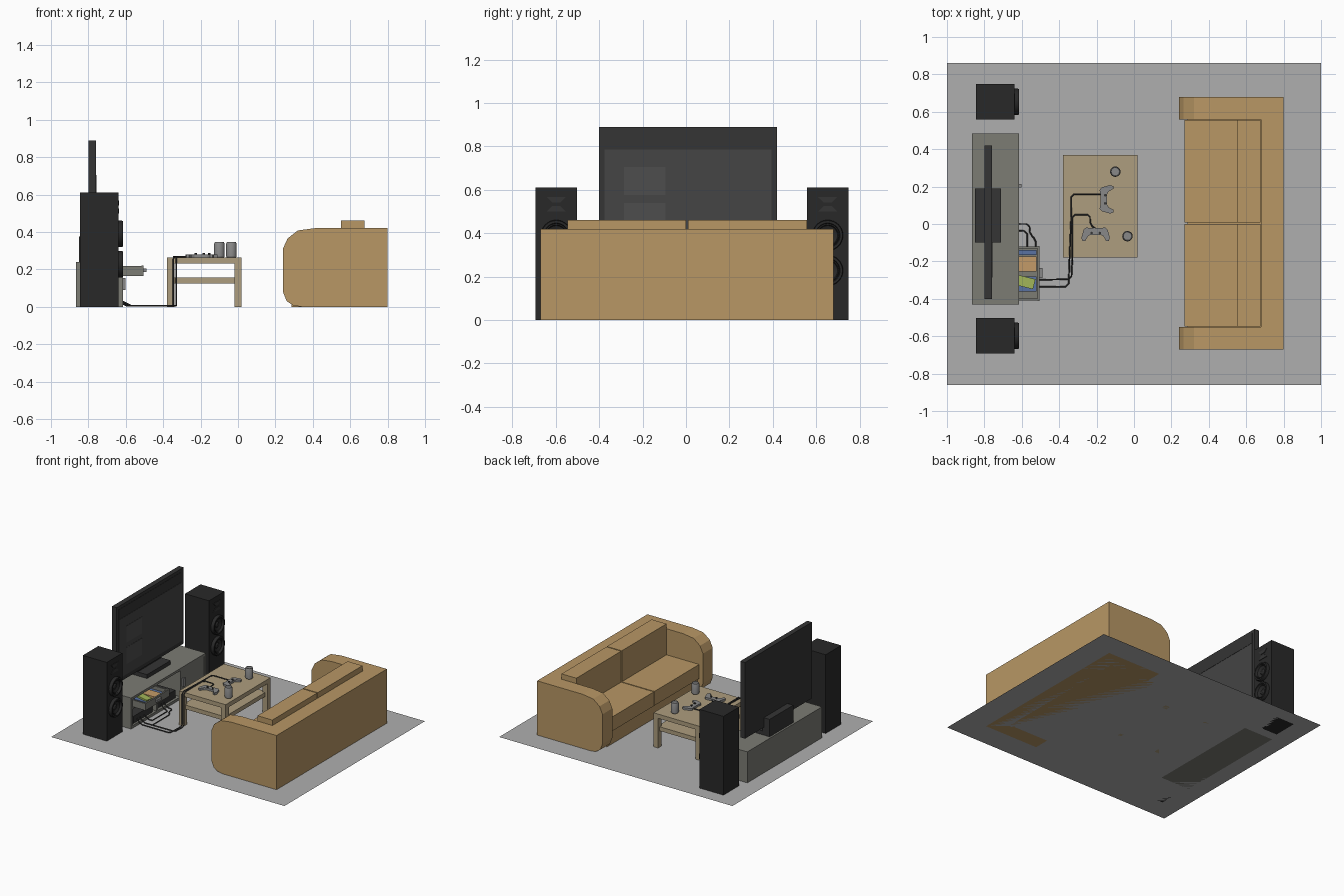
import bpy, bmesh, math
from mathutils import Vector, Matrix

if "Cube" in bpy.data.objects:
    bpy.data.objects.remove(bpy.data.objects["Cube"])


def material(name, r, g, b):
    m = bpy.data.materials.new(name)
    m.diffuse_color = (r, g, b, 1)
    m.use_nodes = True
    m.node_tree.nodes["Principled BSDF"].inputs["Base Color"].default_value = m.diffuse_color
    return m


TAN = material("sofa_tan", .48, .31, .13)
WOOD = material("table_wood", .42, .34, .21)
CAB = material("cabinet_grey", .20, .20, .175)
BLACK = material("speaker_black", .022, .022, .022)
FRAME = material("frame_dark", .035, .035, .035)
SCREEN = material("screen", .058, .058, .058)
TILE = material("screen_tile", .075, .075, .075)
GREY = material("plastic_grey", .25, .25, .25)
RUG = material("rug_grey", .43, .43, .43)
BLUE = material("case_blue", .10, .17, .36)
GREEN = material("case_green", .36, .47, .10)
ORANGE = material("case_orange", .55, .33, .14)


def finish(name, bm, mat):
    bmesh.ops.remove_doubles(bm, verts=bm.verts, dist=1e-5)
    bmesh.ops.recalc_face_normals(bm, faces=bm.faces)
    me = bpy.data.meshes.new(name)
    bm.to_mesh(me)
    bm.free()
    ob = bpy.data.objects.new(name, me)
    bpy.context.collection.objects.link(ob)
    if mat:
        me.materials.append(mat)
    return ob


def box(name, x, y, z, mat, turn=0):
    """Box from (lo, hi) ranges, optionally turned about its own vertical axis."""
    bm = bmesh.new()
    size = [b - a for a, b in (x, y, z)]
    mid = [(a + b) / 2 for a, b in (x, y, z)]
    m = Matrix.Translation(mid) @ Matrix.Rotation(turn, 4, 'Z') @ Matrix.Diagonal((*size, 1))
    bmesh.ops.create_cube(bm, size=1, matrix=m)
    return finish(name, bm, mat)


def prism(name, pts, place, depth, mat):
    """Extrude a 2D outline; place() turns a 2D point into 3D."""
    bm = bmesh.new()
    f = bm.faces.new([bm.verts.new(place(*p)) for p in pts])
    ext = bmesh.ops.extrude_face_region(bm, geom=[f])
    bmesh.ops.translate(bm, vec=depth, verts=[v for v in ext["geom"] if isinstance(v, bmesh.types.BMVert)])
    return finish(name, bm, mat)


def lathe(name, pts, centre, axis, mat, steps=32):
    """Spin a (radius, height) profile about a line through centre."""
    bm = bmesh.new()
    c, ax = Vector(centre), Vector(axis)
    side = Vector((0, 1, 0))
    vs = [bm.verts.new(c + side * r + ax * h) for r, h in pts]
    es = [bm.edges.new(p) for p in zip(vs, vs[1:])]
    bmesh.ops.spin(bm, geom=vs + es, cent=c, axis=ax, angle=math.tau, steps=steps, use_duplicate=False)
    ob = finish(name, bm, mat)
    bpy.context.view_layer.objects.active = ob
    bpy.ops.object.select_all(action='DESELECT')
    ob.select_set(True)
    bpy.ops.object.shade_smooth_by_angle(angle=math.radians(30))
    return ob


def cable(name, pts, r=.004):
    """Round cable along a path with cut corners."""
    p = [Vector(q) for q in pts]
    path = [p[0]]
    for a, b, c in zip(p, p[1:], p[2:]):
        for n in (a, c):
            d = n - b
            path.append(b + d.normalized() * min(.015, d.length * .4))
    path.append(p[-1])
    cu = bpy.data.curves.new(name, 'CURVE')
    cu.dimensions = '3D'
    cu.bevel_depth = r
    cu.bevel_resolution = 1
    cu.use_fill_caps = True
    s = cu.splines.new('POLY')
    s.points.add(len(path) - 1)
    for sp, q in zip(s.points, path):
        sp.co = (*q, 1)
    cu.materials.append(FRAME)
    bpy.context.collection.objects.link(bpy.data.objects.new(name, cu))


# Floor rug: a single flat sheet
bm = bmesh.new()
bmesh.ops.create_grid(bm, x_segments=1, y_segments=1, size=1, matrix=Matrix.Diagonal((1, .86, 1, 1)))
finish("floor_rug", bm, RUG)

# Sofa shell: rounded side profile across the full width, hollowed between the arms
profile = [(.80, 0), (.80, .42), (.41, .42), (.32, .408), (.265, .365), (.24, .31),
           (.24, .08), (.26, .03), (.295, .007), (.34, 0)]
sofa = prism("sofa_shell", profile, lambda x, z: (x, -.67, z), (0, 1.35, 0), TAN)
cutter = box("sofa_cutter", (.1, .68), (-.55, .56), (-.1, .6), None)
cutter.hide_render = True
mod = sofa.modifiers.new("hollow", 'BOOLEAN')
mod.operation, mod.solver, mod.object = 'DIFFERENCE', 'EXACT', cutter
bpy.context.view_layer.objects.active = sofa
bpy.ops.object.modifier_apply(modifier="hollow")
bpy.data.objects.remove(cutter)
# Sofa base and cushions
box("sofa_base", (.285, .68), (-.55, .56), (0, .11), TAN)
for side, y in (("left", (-.547, .001)), ("right", (.009, .557))):
    box("seat_cushion_" + side, (.27, .675), y, (.11, .22), TAN)
    box("back_cushion_" + side, (.55, .677), y, (.22, .46), TAN)

# Coffee table
box("table_top", (-.38, .02), (-.18, .37), (.23, .263), WOOD)
box("table_shelf", (-.36, 0), (-.16, .35), (.125, .157), WOOD)
for i, x in enumerate((-.38, -.02)):
    for j, y in enumerate((-.18, .33)):
        box(f"table_leg_{i}{j}", (x, x + .04), (y, y + .04), (0, .23), WOOD)

# Drink cans
for i, (x, y) in enumerate(((-.10, .28), (-.035, -.065))):
    lathe(f"drink_can_{i}", [(0, 0), (.024, 0), (.028, .006), (.028, .074), (.024, .082),
                             (.022, .078), (0, .078)], (x, y, .263), (0, 0, 1), GREY, 20)

# Game controllers: a half outline mirrored, grips pointing to local -y
half = [(.03, .030), (.05, .034), (.064, .022), (.076, -.022), (.070, -.040), (.056, -.040),
        (.042, -.014), (.028, -.006)]
outline = half + [(-x, y) for x, y in reversed(half)]


def controller(name, x, y, turn):
    m = Matrix.Translation((x, y, .264)) @ Matrix.Rotation(turn, 4, 'Z')
    prism(name, outline, lambda a, b: (a, b, 0), (0, 0, .016), GREY).matrix_world = m
    for s in (-1, 1):
        stick = lathe(f"{name}_stick_{s}", [(.007, 0), (.007, .01), (0, .01)],
                      (s * .022, .004, .014), (0, 0, 1), FRAME, 10)
        stick.matrix_world = m


controller("controller_near", -.205, -.052, 0)
controller("controller_far", -.15, .132, math.pi / 2)

# Cabinet: open carcass with dividers, shelf and door
CX = (-.865, -.615)
box("cabinet_top", CX, (-.43, .485), (.222, .24), CAB)
box("cabinet_bottom", CX, (-.43, .485), (0, .02), CAB)
box("cabinet_back", (-.865, -.85), (-.43, .485), (.02, .222), CAB)
for i, y in enumerate((-.43, -.117, .173, .467)):
    box(f"cabinet_upright_{i}", CX, (y, y + .018), (.02, .222), CAB)
box("cabinet_shelf", CX, (-.412, -.117), (.148, .16), CAB)
box("cabinet_door", (-.63, -.618), (.191, .467), (.02, .222), CAB)
box("door_handle", (-.618, -.602), (.195, .215), (.09, .155), GREY)

# Consoles standing in the open compartments
box("console_left", (-.80, -.63), (-.38, -.15), (.02, .075), FRAME)
box("console_middle", (-.80, -.635), (-.07, .14), (.02, .08), FRAME)

# Pulled-out drawer with game cases
box("drawer_floor", (-.74, -.505), (-.41, -.12), (.165, .172), CAB)
box("drawer_front", (-.517, -.505), (-.412, -.118), (.165, .22), CAB)
for i, y in enumerate((-.41, -.132)):
    box(f"drawer_side_{i}", (-.74, -.517), (y, y + .012), (.172, .218), CAB)
box("drawer_handle", (-.505, -.49), (-.29, -.235), (.185, .205), GREY)
box("case_orange", (-.66, -.522), (-.255, -.175), (.172, .203), ORANGE)
box("case_blue", (-.66, -.522), (-.36, -.28), (.172, .200), BLUE)
box("case_blue_small", (-.66, -.522), (-.165, -.14), (.172, .195), BLUE)
box("case_green", (-.635, -.532), (-.337, -.282), (.200, .212), GREEN, -.25)

# Television
box("tv_body", (-.80, -.76), (-.40, .42), (.30, .89), FRAME)
box("tv_screen", (-.765, -.758), (-.375, .395), (.33, .785), SCREEN)
box("tv_screen_header", (-.765, -.758), (-.375, .395), (.787, .865), FRAME)
for i, z in enumerate((.41, .576)):
    box(f"screen_tile_{i}", (-.76, -.7565), (-.285, -.095), (z, z + .129), TILE)
box("tv_back_housing", (-.85, -.79), (-.10, .19), (.24, .375), FRAME)
box("tv_foot", (-.80, -.71), (-.10, .19), (.24, .27), FRAME)

# Tower speakers with two drivers and a bow-tie horn
driver = [(0, .012), (.014, .010), (.022, .003), (.045, .012), (.049, .019), (.054, .014),
          (.057, .024), (.068, .024), (.071, .018), (.071, -.002)]
for side, y in (("left", -.598), ("right", .653)):
    box("speaker_box_" + side, (-.845, -.64), (y - .095, y + .095), (0, .61), BLACK)
    for n, z in (("low", .228), ("high", .39)):
        lathe(f"speaker_driver_{n}_{side}", driver, (-.64, y, z), (1, 0, 0), BLACK)
    for s in (-1, 1):
        prism(f"speaker_horn_{side}_{s}", [(-.018, .008), (.018, .008), (.045, .034), (-.045, .034)],
              lambda a, b: (-.642, y + a, .533 + s * b), (.006, 0, 0), FRAME)

# Controller cables: along the floor, up the table end, over the top
cable("controller_cable_near", [(-.64, -.30, .05), (-.60, -.30, .005), (-.335, -.295, .005),
      (-.33, -.19, .005), (-.33, -.19, .268), (-.33, .05, .268), (-.235, .05, .268), (-.235, -.005, .268),
      (-.205, -.025, .27)])
cable("controller_cable_far", [(-.64, -.335, .05), (-.60, -.335, .005), (-.35, -.335, .005),
      (-.345, -.19, .005), (-.345, -.19, .268), (-.335, .06, .268), (-.335, .16, .268), (-.18, .16, .268)])
# Linking cables between the compartments
cable("link_cable_outer", [(-.64, 0, .04), (-.61, 0, .005), (-.56, 0, .005), (-.555, -.06, .005),
      (-.525, -.08, .005), (-.525, -.29, .005)])
cable("link_cable_inner", [(-.64, -.035, .04), (-.61, -.035, .005), (-.57, -.04, .005),
      (-.57, -.25, .005), (-.64, -.25, .04)])
